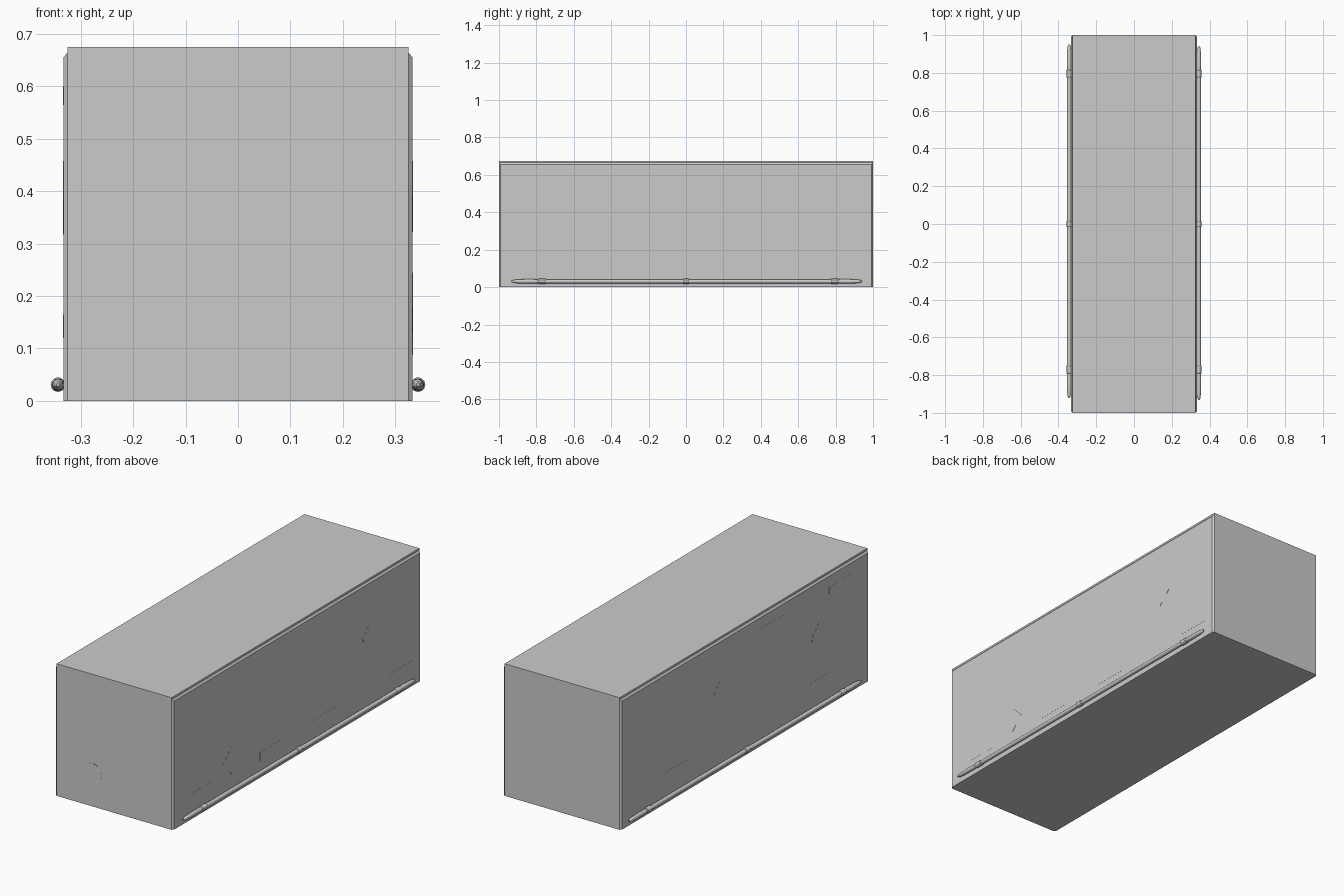
import bpy, bmesh
from math import cos, sin, tau

if "Cube" in bpy.data.objects:
    bpy.data.objects.remove(bpy.data.objects["Cube"])

HX, CORE, H = 0.333, 0.325, 0.675


def make(name, verts, faces, smooth=False):
    me = bpy.data.meshes.new(name)
    me.from_pydata(verts, [], faces)
    bm = bmesh.new()
    bm.from_mesh(me)
    bmesh.ops.recalc_face_normals(bm, faces=bm.faces)
    bm.to_mesh(me)
    bm.free()
    ob = bpy.data.objects.new(name, me)
    bpy.context.collection.objects.link(ob)
    if smooth:
        bpy.context.view_layer.objects.active = ob
        ob.select_set(True)
        bpy.ops.object.shade_smooth_by_angle()
        ob.select_set(False)
    return ob


def prism(name, base, top):
    """Solid between two outlines with equal point counts."""
    n = len(base)
    faces = [tuple(range(n)), tuple(range(n, 2 * n))]
    faces += [(i, (i + 1) % n, n + (i + 1) % n, n + i) for i in range(n)]
    return make(name, base + top, faces)


def rect(y0, y1, z0, z1):
    return [(y0, z0), (y1, z0), (y1, z1), (y0, z1)]


def diamond(y, z, r=0.068):
    return [(y - r, z), (y, z - r), (y + r, z), (y, z + r)]


def side_plate(name, s, outline):
    prism(name, [(s * (HX - 0.002), y, z) for y, z in outline],
          [(s * (HX + 0.0006), y, z) for y, z in outline])


def lathe_y(name, cx, cz, profile, n=12):
    """Revolve (y, radius) points around an axis parallel to y."""
    verts = [(cx + r * cos(tau * i / n), y, cz + r * sin(tau * i / n))
             for y, r in profile for i in range(n)]
    faces = [(k * n + i, k * n + (i + 1) % n, (k + 1) * n + (i + 1) % n, (k + 1) * n + i)
             for k in range(len(profile) - 1) for i in range(n)]
    last = (len(profile) - 1) * n
    faces += [tuple(range(n)), tuple(range(last, last + n))]
    return make(name, verts, faces, True)


# Main box body
prism("body", [(x, y, 0) for x, y in rect(-CORE, CORE, -1, 1)],
      [(x, y, H) for x, y in rect(-CORE, CORE, -1, 1)])

# Small round plate on the front end
disc = [(-0.12 + 0.05 * cos(tau * i / 16), 0.17 + 0.05 * sin(tau * i / 16)) for i in range(16)]
prism("front_plate", [(x, -0.998, z) for x, z in disc], [(x, -1.0006, z) for x, z in disc])

# Raised plates on each side: rectangles and diamonds
plates = {
    1: [rect(0.13, 0.31, 0.087, 0.13), rect(-0.30, -0.125, 0.087, 0.13),
        rect(0.75, 0.93, 0.09, 0.13), rect(-0.85, -0.77, 0.087, 0.13),
        rect(-0.73, -0.68, 0.087, 0.13), diamond(-0.53, 0.177), diamond(0.595, 0.39)],
    -1: [rect(0.47, 0.65, 0.12, 0.157), rect(-0.70, -0.52, 0.125, 0.165),
         rect(-0.31, -0.13, 0.565, 0.60), rect(-0.75, -0.68, 0.565, 0.60),
         rect(-0.86, -0.79, 0.565, 0.60), diamond(0.20, 0.39), diamond(-0.60, 0.385)],
}

for s, side in ((1, "right"), (-1, "left")):
    # Side panel with chamfered top and vertical edges
    prism(f"{side}_side_panel",
          [(s * CORE, y, z) for y, z in rect(-0.999, 0.999, 0, 0.665)],
          [(s * HX, y, z) for y, z in rect(-0.992, 0.992, 0, 0.656)])
    for i, outline in enumerate(plates[s]):
        side_plate(f"{side}_plate_{i}", s, outline)

    # Lower rail with tapered tips
    cx, cz = s * 0.3435, 0.031
    d = 0.0 if s > 0 else 0.01
    lathe_y(f"{side}_rail", cx, cz,
            [(-0.932 + d, 0.003), (-0.925 + d, 0.007), (-0.90 + d, 0.0105), (-0.84 + d, 0.012),
             (-0.80 + d, 0.011), (0.81 + d, 0.011), (0.85 + d, 0.012), (0.91 + d, 0.0105),
             (0.935 + d, 0.007), (0.941 + d, 0.003)])
    # Rail clamps
    for name, y, w in (("front", -0.77, 0.021), ("middle", 0.0, 0.017), ("rear", 0.795, 0.02)):
        lathe_y(f"{side}_{name}_clamp", cx, cz,
                [(y - w, 0.012), (y - w + 0.003, 0.014), (y + w - 0.003, 0.014), (y + w, 0.012)])
